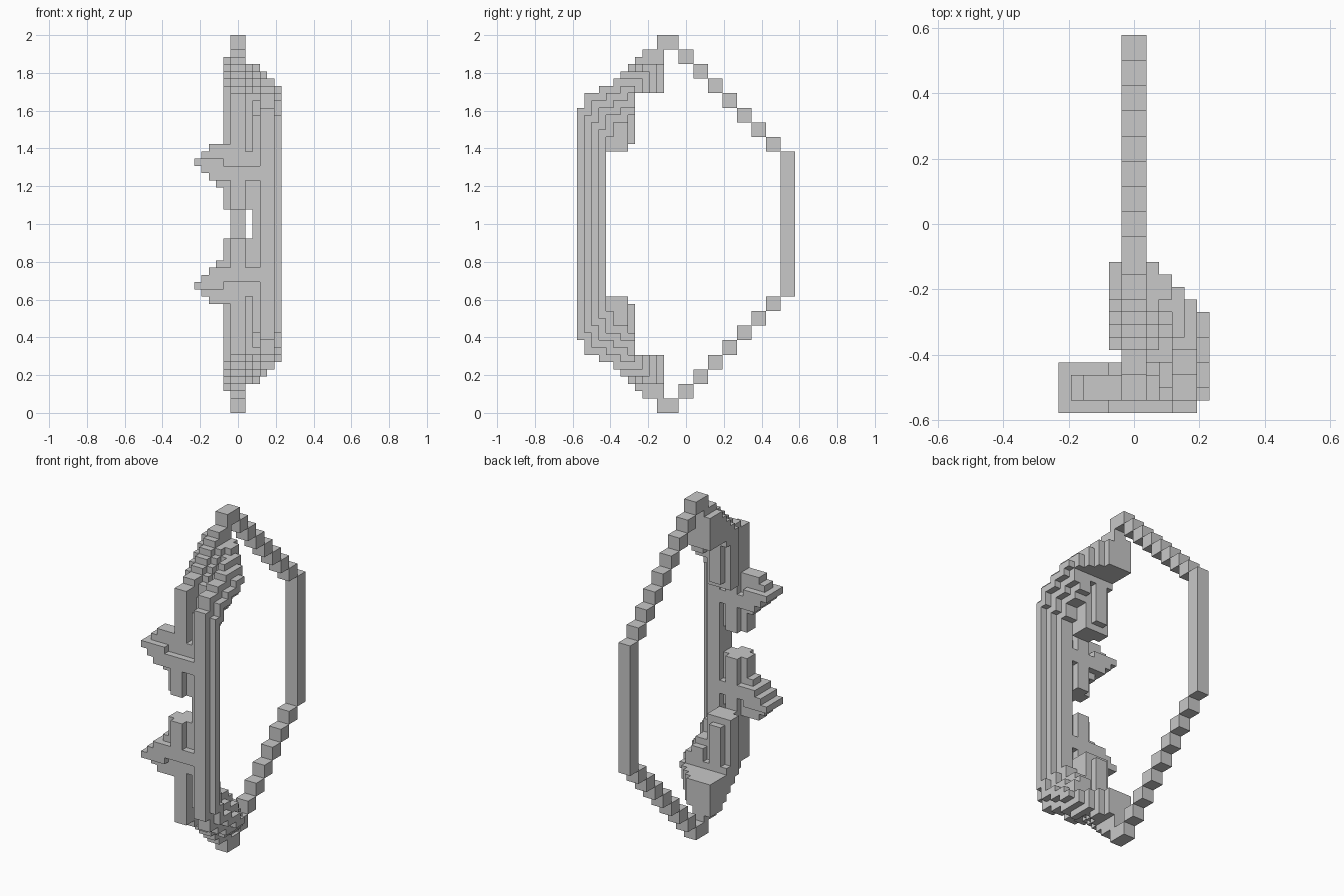
import bpy, bmesh
from mathutils import Vector

cube = bpy.data.objects.get("Cube")
if cube:
    bpy.data.objects.remove(cube)

U = 1 / 26          # size of one block
TALL = 52           # height in blocks

grey = bpy.data.materials.new("plain_grey")
grey.use_nodes = True
grey.diffuse_color = (0.58, 0.58, 0.58, 1)
grey.node_tree.nodes["Principled BSDF"].inputs["Base Color"].default_value = grey.diffuse_color

parts = {}          # part name -> set of filled cells
filled = set()


def box(name, x0, x1, y0, y1, z0, z1):
    """Fill a box of cells, and the same box mirrored top to bottom."""
    cells = parts.setdefault(name, set())
    for x in range(x0, x1):
        for y in range(y0, y1):
            for z in range(z0, z1):
                for c in ((x, y, z), (x, y, TALL - 1 - z)):
                    if c not in filled:
                        filled.add(c)
                        cells.add(c)


def crest(y, inset=0):
    """Stepped outer outline of the limb, optionally moved inward."""
    y -= inset
    if y >= -10:
        top = min(56 + y, 50)
    else:
        top = 45 if y >= -12 else 44 if y >= -14 else 42
    return top - inset


def core_base(y):
    """Inner outline of the limb's middle."""
    return 44 if y >= -7 else 37 if y == -8 else 36 if y >= -11 else 34


def side_base(y):
    """Inner outline of the plates beside the middle."""
    return 43 if y == -8 else core_base(y)


# Bow string: diagonal steps to a straight middle
for i in range(7):
    box("string", -1, 1, 2 * i - 1, 2 * i + 1, 48 - 2 * i, 50 - 2 * i)
box("string", -1, 1, 13, 15, 26, 36)

# Limb core and its thinner side plates
box("limb_tip", -1, 1, -4, -1, 50, 52)
for y in range(-14, -3):
    box("limb_core", -1, 1, y, y + 1, core_base(y), crest(y))
for y in range(-10, -3):
    box("limb_side", -2, -1, y, y + 1, side_base(y), min(crest(y) - 1, 49))
for y in range(-11, -3):
    box("limb_side", 1, 2, y, y + 1, side_base(y), min(crest(y) - 1, 48))

# Rounded outer shell: layers that step back, running down into the handle
# layer: (front, back of handle, top inset, underside inset)
shell = {2: (-14, -11, 1, 4), 3: (-15, -11, 0, 4), 4: (-15, -12, 0, 3), 5: (-14, -13, 1, 2)}
for x, (front, back, outer, inner) in shell.items():
    for y in range(front, -x - 2):
        top = min(crest(y, outer), 50 - x)
        base = 26 if y < back else 44 if y >= -7 else min(44, crest(y, inner))
        box("handle_shell", x, x + 1, y, y + 1, base, top)

# Side spikes: a tall middle slab between two lower outer slabs
for i in range(4):
    x = i - 6
    box("spike", x, x + 1, -15, -11, max(34 - i, 32), 35)
    box("spike", x, x + 1, -14, -12, max(34 - i, 31), min(35 + i, 37))

# Cross bar joining spike and handle
box("cross_bar", -2, 3, -15, -11, 32, 34)
box("cross_bar", -2, 2, -14, -12, 34, 36)
box("cross_bar", -2, -1, -14, -12, 36, 37)

# Small rounded hook under the bar
box("hook", -2, 2, -14, -12, 28, 32)
box("hook", -1, 1, -15, -11, 28, 32)

# Make each part from its exposed block faces
AXES = [Vector(v) for v in ((1, 0, 0), (0, 1, 0), (0, 0, 1))]
for name, cells in parts.items():
    bm = bmesh.new()
    for cell in cells:
        mid = Vector(cell) + Vector((0.5, 0.5, 0.5))
        for a in range(3):
            u, v = AXES[(a + 1) % 3] / 2, AXES[(a + 2) % 3] / 2
            for s in (1, -1):
                n = AXES[a] * s
                if tuple(int(c + d) for c, d in zip(cell, n)) in filled:
                    continue
                p = mid + n / 2
                loop = [p - u - v, p + u - v, p + u + v, p - u + v][::s]
                bm.faces.new([bm.verts.new(q * U) for q in loop])
    bmesh.ops.remove_doubles(bm, verts=bm.verts[:], dist=U / 100)
    bmesh.ops.dissolve_limit(bm, angle_limit=0.01, verts=bm.verts[:], edges=bm.edges[:])
    mesh = bpy.data.meshes.new(name)
    bm.to_mesh(mesh)
    bm.free()
    mesh.materials.append(grey)
    bpy.context.collection.objects.link(bpy.data.objects.new(name, mesh))
